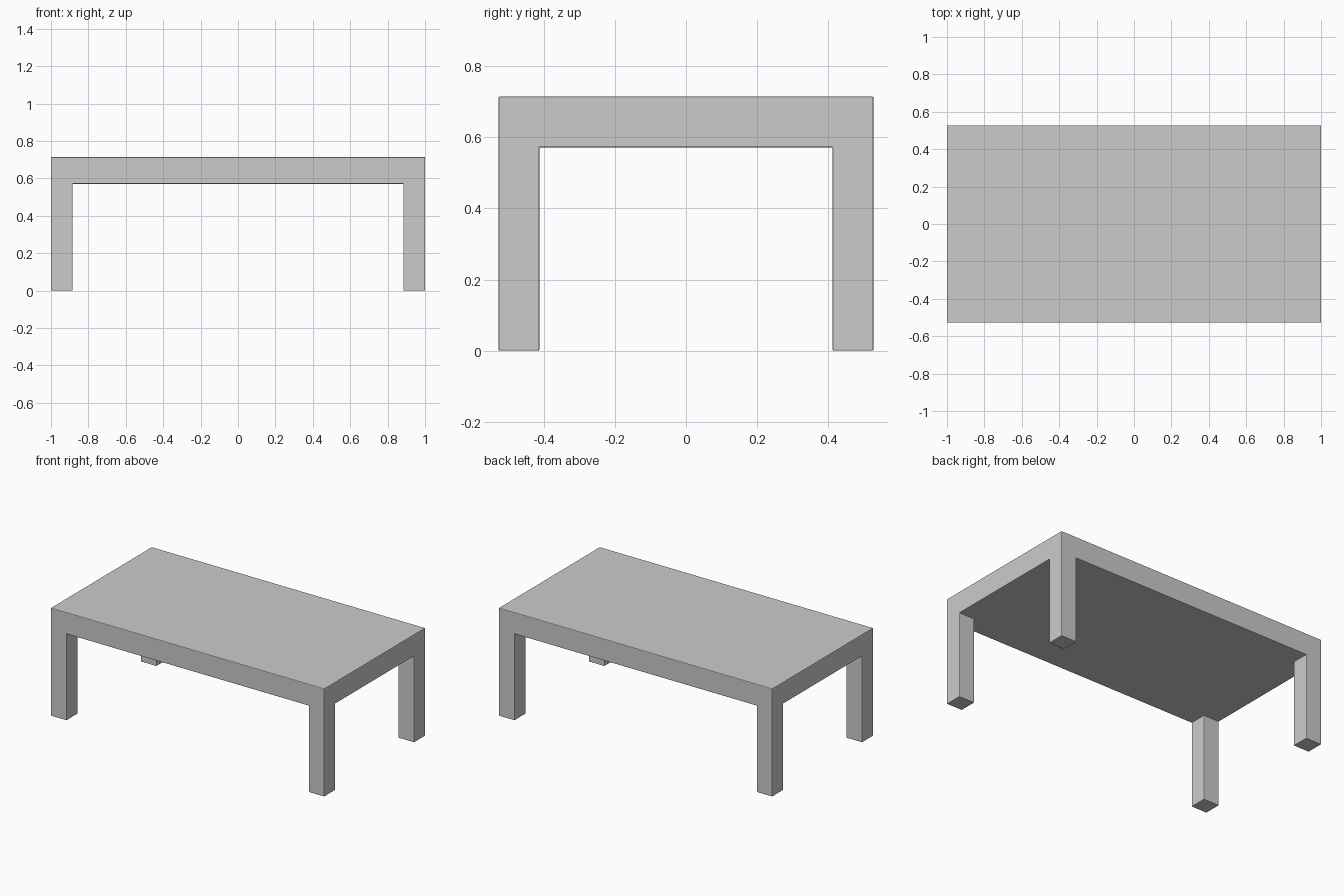
import bpy, bmesh

if "Cube" in bpy.data.objects:
    bpy.data.objects.remove(bpy.data.objects["Cube"])

HALF_X, HALF_Y = 1.0, 0.527
LEG, UNDER, TOP = 0.115, 0.571, 0.714

bm = bmesh.new()

# underside of the slab as a 3 x 3 grid, so each corner cell is a leg footprint
xs = [-HALF_X, -HALF_X + LEG, HALF_X - LEG, HALF_X]
ys = [-HALF_Y, -HALF_Y + LEG, HALF_Y - LEG, HALF_Y]
v = [[bm.verts.new((x, y, UNDER)) for y in ys] for x in xs]
cells = {(i, j): bm.faces.new((v[i][j], v[i][j + 1], v[i + 1][j + 1], v[i + 1][j]))
         for i in range(3) for j in range(3)}


def extrude(faces, z):
    """Extrude a face region vertically to height z."""
    geom = bmesh.ops.extrude_face_region(bm, geom=faces)["geom"]
    for e in geom:
        if isinstance(e, bmesh.types.BMVert):
            e.co.z = z


# thick top: extrude a copy of the grid upwards, keeping the underside
geom = bmesh.ops.extrude_face_region(bm, geom=list(cells.values()), use_keep_orig=True)["geom"]
for e in geom:
    if isinstance(e, bmesh.types.BMVert):
        e.co.z = TOP

# four legs: pull the corner cells of the underside down to the floor
for i in (0, 2):
    for j in (0, 2):
        corner = cells[i, j]
        extrude([corner], 0.0)
        if corner.is_valid:
            bm.faces.remove(corner)

# merge coplanar cells into clean flat faces
bmesh.ops.recalc_face_normals(bm, faces=bm.faces)
bmesh.ops.dissolve_limit(bm, angle_limit=0.01, verts=bm.verts, edges=bm.edges)

mesh = bpy.data.meshes.new("table")
bm.to_mesh(mesh)
bm.free()
table = bpy.data.objects.new("table", mesh)
bpy.context.collection.objects.link(table)

# slightly softened edges
bevel = table.modifiers.new("soft_edges", "BEVEL")
bevel.width = 0.004
bevel.segments = 2
bevel.limit_method = "ANGLE"
